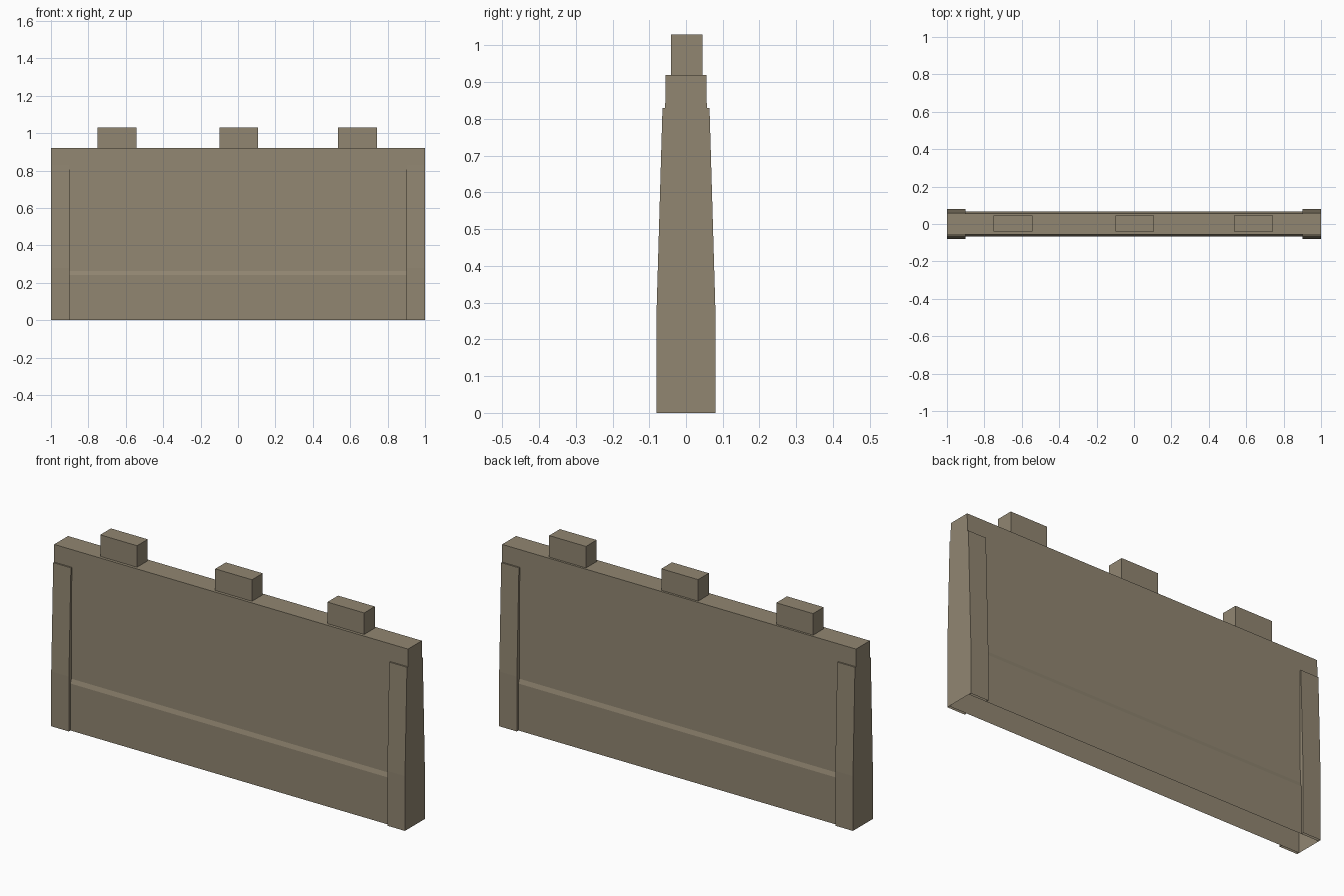
import bpy, bmesh

if "Cube" in bpy.data.objects:
    bpy.data.objects.remove(bpy.data.objects["Cube"])

stone = bpy.data.materials.new("weathered_stone")
stone.diffuse_color = (0.285, 0.24, 0.167, 1)
stone.use_nodes = True
stone.node_tree.nodes["Principled BSDF"].inputs["Base Color"].default_value = stone.diffuse_color


def extrude_profile(name, profile, x0, x1, skip=()):
    """Extrude a closed (y, z) profile along x; skip lists the sides left open."""
    bm = bmesh.new()
    a = [bm.verts.new((x0, y, z)) for y, z in profile]
    b = [bm.verts.new((x1, y, z)) for y, z in profile]
    n = len(profile)
    bm.faces.new(a[::-1])
    bm.faces.new(b)
    for i in range(n):
        if i not in skip:
            j = (i + 1) % n
            bm.faces.new((a[i], a[j], b[j], b[i]))
    mesh = bpy.data.meshes.new(name)
    bm.to_mesh(mesh)
    bm.free()
    mesh.materials.append(stone)
    ob = bpy.data.objects.new(name, mesh)
    bpy.context.collection.objects.link(ob)
    return ob


# Wall slab: thicker foot, sloped ledge, slightly tapering body, open underneath
side = [(0.067, 0), (0.067, 0.24), (0.06, 0.262), (0.056, 0.92)]
wall = side + [(-y, z) for y, z in reversed(side)]
extrude_profile("wall", wall, -1, 1, skip={7})

# Tapered end pillars on both faces and both ends
pillar = [(0.067, 0), (0.08, 0), (0.08, 0.28), (0.064, 0.83),
          (0.0565, 0.83), (0.06, 0.262), (0.067, 0.24)]
for face, sy in (("front", -1), ("back", 1)):
    for end, x0 in (("left", -1.0), ("right", 0.9)):
        if sy > 0:
            prof, skip = pillar, {0, 4, 5, 6}
        else:
            prof = [(-y, z) for y, z in reversed(pillar)]
            skip = {0, 1, 5, 6}
        extrude_profile(f"pillar_{face}_{end}", prof, x0, x0 + 0.1, skip)

# Battlement blocks along the top
block = [(-0.041, 0.92), (0.045, 0.92), (0.045, 1.03), (-0.041, 1.03)]
for i, x0 in enumerate((-0.75, -0.10, 0.534)):
    extrude_profile(f"battlement_{i + 1}", block, x0, x0 + 0.208, skip={0})
